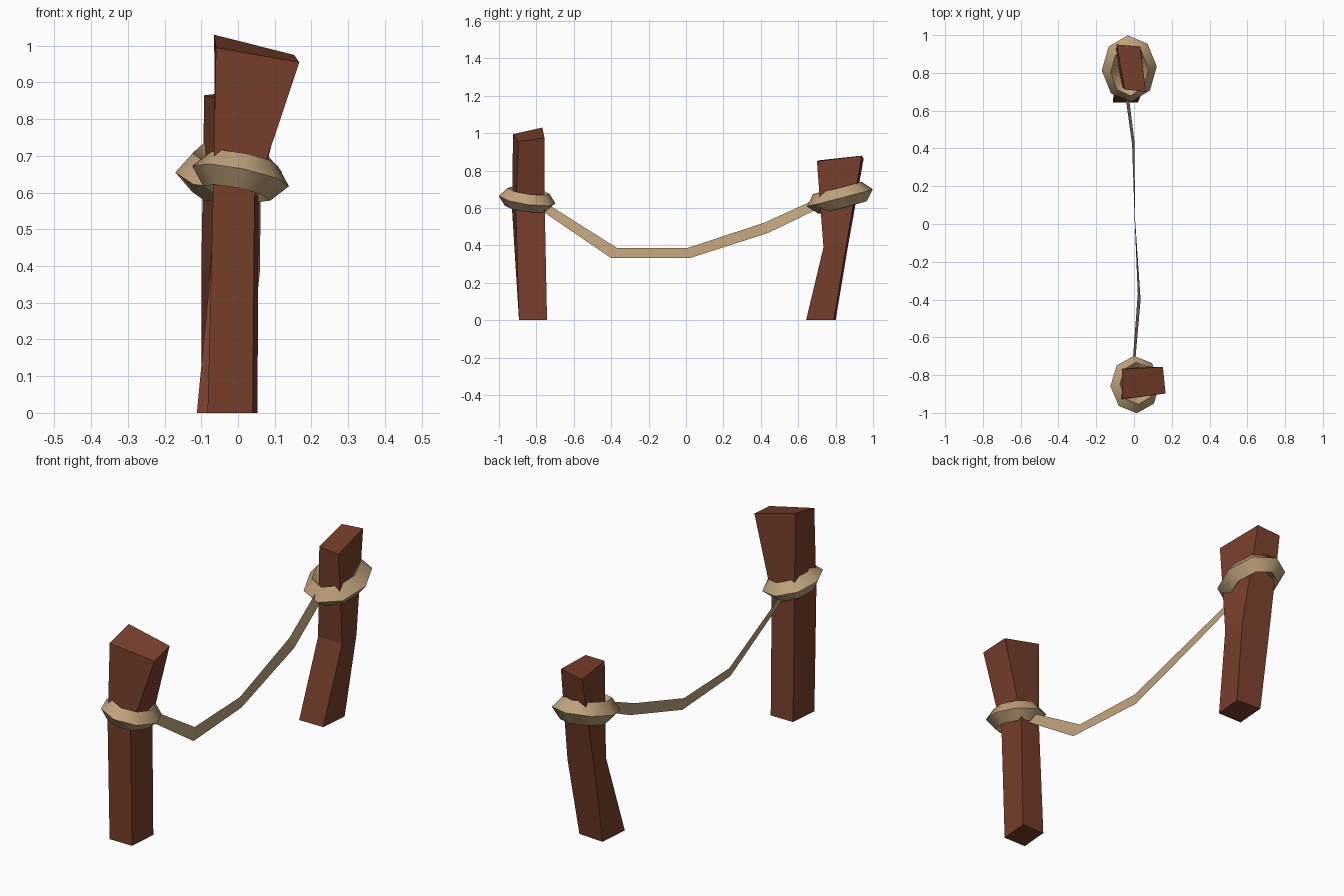
import bpy, bmesh, math

if "Cube" in bpy.data.objects:
    bpy.data.objects.remove(bpy.data.objects["Cube"])


def material(name, rgb):
    m = bpy.data.materials.new(name)
    m.diffuse_color = (*rgb, 1)
    m.use_nodes = True
    m.node_tree.nodes["Principled BSDF"].inputs["Base Color"].default_value = m.diffuse_color
    return m


wood = material("red brown wood", (0.19, 0.05, 0.026))
hemp = material("tan rope", (0.52, 0.36, 0.20))


def loft(name, rings, mat, closed_section=True, closed_path=False, caps=False):
    """Skin a series of equal-length point rings."""
    bm = bmesh.new()
    rows = [[bm.verts.new(p) for p in ring] for ring in rings]
    n = len(rows[0])
    pairs = list(zip(rows, rows[1:]))
    if closed_path:
        pairs.append((rows[-1], rows[0]))
    for a, b in pairs:
        for i in range(n if closed_section else n - 1):
            j = (i + 1) % n
            bm.faces.new((a[i], a[j], b[j], b[i]))
    if caps:
        bm.faces.new(rows[0][::-1])
        bm.faces.new(rows[-1])
    bmesh.ops.recalc_face_normals(bm, faces=bm.faces)
    me = bpy.data.meshes.new(name)
    bm.to_mesh(me)
    bm.free()
    me.materials.append(mat)
    ob = bpy.data.objects.new(name, me)
    bpy.context.collection.objects.link(ob)
    return ob


def knot(name, centre, rx, ry, w, h, tilt_x, tilt_y):
    """Eight-sided loop with a diamond section, tilted by shearing in z."""
    cx, cy, cz = centre
    rings = []
    for k in range(8):
        a = k * math.tau / 8 + 0.06
        ring = []
        for dr, dz in ((w, 0), (0, h), (-w, 0), (0, -h)):
            # lean the section with the tilt of the loop
            x = (rx + dr) * math.cos(a) - tilt_x * dz
            y = (ry + dr) * math.sin(a) - tilt_y * dz
            ring.append((cx + x, cy + y, cz + dz + tilt_x * x + tilt_y * y))
        rings.append(ring)
    ob = loft(name, rings, hemp, closed_path=True)
    bpy.ops.object.select_all(action='DESELECT')
    ob.select_set(True)
    bpy.context.view_layer.objects.active = ob
    bpy.ops.object.shade_smooth_by_angle(angle=math.radians(50))


# Posts: base, bend and slanted top (front-left, front-right, back-right, back-left)
loft("front_post", [
    [(-0.083, -0.893, 0), (0.04, -0.893, 0), (0.053, -0.743, 0), (-0.07, -0.743, 0)],
    [(-0.068, -0.93, 0.59), (0.045, -0.91, 0.59), (0.056, -0.755, 0.59), (-0.062, -0.765, 0.59)],
    [(-0.06, -0.925, 0.995), (0.167, -0.897, 0.955), (0.153, -0.757, 0.975), (-0.065, -0.768, 1.03)],
], wood, caps=True)

loft("back_post", [
    [(-0.112, 0.642, 0), (0.02, 0.642, 0), (0.035, 0.79, 0), (-0.10, 0.80, 0)],
    [(-0.075, 0.738, 0.39), (0.06, 0.735, 0.39), (0.055, 0.855, 0.39), (-0.10, 0.865, 0.39)],
    [(-0.05, 0.712, 0.855), (0.063, 0.70, 0.85), (0.032, 0.94, 0.88), (-0.092, 0.95, 0.865)],
], wood, caps=True)

# Rope loops round the posts
knot("front_knot", (0.007, -0.85, 0.645), 0.092, 0.112, 0.04, 0.05, -0.20, -0.14)
knot("back_knot", (-0.025, 0.823, 0.655), 0.10, 0.13, 0.046, 0.056, -0.02, 0.26)

# Sagging flat rope: lower and upper edge at each bend
loft("hanging_rope", [
    [(0.0, -0.80, 0.605), (-0.01, -0.77, 0.64)],
    [(0.035, -0.40, 0.332), (0.02, -0.37, 0.387)],
    [(0.006, 0.02, 0.332), (0.004, 0.01, 0.387)],
    [(0.002, 0.44, 0.467), (-0.01, 0.42, 0.522)],
    [(-0.032, 0.71, 0.598), (-0.047, 0.69, 0.645)],
], hemp, closed_section=False)
